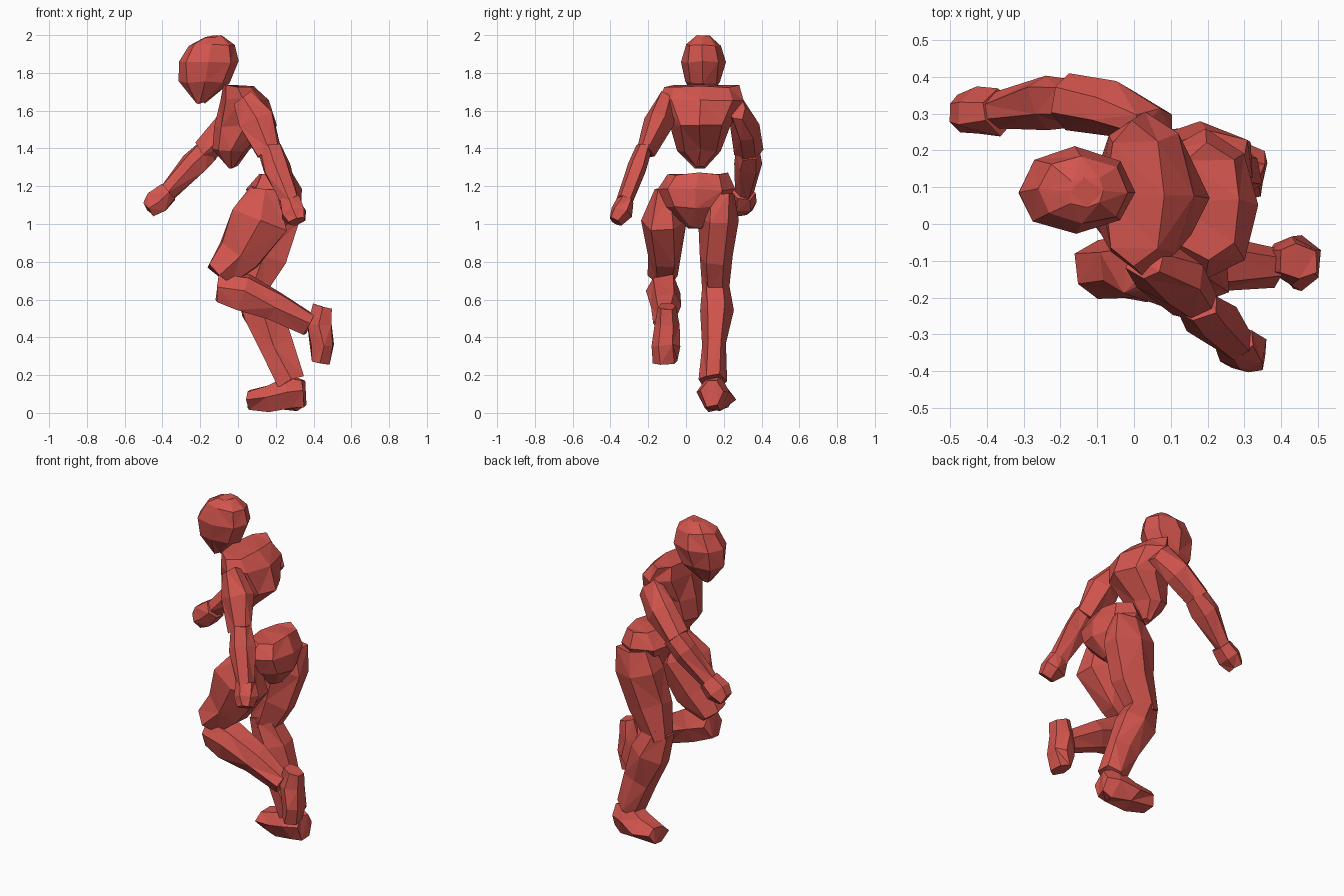
import bpy, bmesh, math, random
from mathutils import Vector

random.seed(4)
red = bpy.data.materials.new("red")
red.diffuse_color = (0.65, 0.09, 0.075, 1)


def loft(name, rings, sides=6, axis=None, jitter=0.011):
    """Faceted body part: rings are (x, y, z, half width along y, half depth)."""
    bm = bmesh.new()
    pts = [Vector(r[:3]) for r in rings]
    loops = []
    for i, r in enumerate(rings):
        d = Vector(axis) if axis else pts[min(i + 1, len(pts) - 1)] - pts[max(i - 1, 0)]
        d.normalize()
        a = Vector((0, 1, 0))
        a = (a - d * a.dot(d)).normalized()
        b = d.cross(a)
        k = 1 / math.cos(math.pi / 6) if sides == 6 else 1.03
        loop = []
        for s in range(sides):
            t = 2 * math.pi * s / sides
            wob = Vector([random.uniform(-jitter, jitter) for _ in range(3)])
            co = pts[i] + a * r[3] * math.cos(t) + b * r[4] * k * math.sin(t) + wob
            co.z = min(max(co.z, 0.0), 2.0)
            loop.append(bm.verts.new(co))
        loops.append(loop)
    for i, (lo, hi) in enumerate(zip(loops, loops[1:])):
        for s in range(sides):
            n = (s + 1) % sides
            p, q, u, v = lo[s], lo[n], hi[n], hi[s]
            tris = ((p, q, u), (p, u, v)) if (s + i) % 2 else ((p, q, v), (q, u, v))
            for tri in tris:
                bm.faces.new(tri)
    bm.faces.new(loops[0][::-1])
    bm.faces.new(loops[-1])
    bmesh.ops.triangulate(bm, faces=[f for f in bm.faces if len(f.verts) > 4])
    bmesh.ops.recalc_face_normals(bm, faces=bm.faces)
    me = bpy.data.meshes.new(name)
    bm.to_mesh(me)
    bm.free()
    me.materials.append(red)
    ob = bpy.data.objects.new(name, me)
    bpy.context.collection.objects.link(ob)


UP = (0, 0, 1)

# head, floating above the chest, chin towards -x
loft("head", [(-.20, .09, 1.64, .02, .02), (-.18, .09, 1.75, .095, .13), (-.155, .09, 1.86, .12, .16),
              (-.14, .09, 1.95, .095, .12), (-.13, .09, 1.993, .04, .05)], 8, UP, 0.007)

# torso in two separate blocks
loft("chest", [(-.03, .07, 1.30, .03, .02), (-.04, .07, 1.39, .12, .09), (.035, .075, 1.52, .155, .16),
               (.03, .08, 1.66, .225, .125), (.0, .08, 1.73, .20, .08)], 8, UP, 0.008)
loft("pelvis", [(.20, .05, .98, .04, .05), (.21, .05, 1.09, .15, .125), (.19, .05, 1.18, .205, .145),
                (.20, .06, 1.265, .16, .09)], 8, UP, 0.008)

# standing leg
loft("standing_thigh", [(.21, .18, 1.17, .08, .09), (.19, .175, 1.03, .115, .14), (.13, .16, .83, .095, .12),
                        (.06, .155, .64, .08, .075)])
loft("standing_shin", [(.06, .15, .70, .07, .07), (.125, .16, .54, .085, .10), (.20, .15, .36, .07, .085),
                       (.28, .14, .17, .08, .07)])
loft("standing_foot", [(.35, .14, .11, .06, .07), (.28, .14, .105, .08, .09), (.17, .17, .075, .09, .06),
                       (.055, .18, .07, .07, .045)])

# bent leg
loft("bent_thigh", [(.14, -.115, 1.19, .06, .06), (.12, -.12, 1.02, .115, .15), (.01, -.115, .84, .09, .115),
                    (-.095, -.12, .725, .08, .08)])
loft("bent_shin", [(-.10, -.12, .66, .075, .07), (.03, -.125, .64, .095, .09), (.20, -.11, .56, .075, .075),
                   (.38, -.11, .47, .055, .055)])
loft("bent_foot", [(.445, -.10, .56, .05, .05), (.43, -.10, .47, .07, .07), (.445, -.10, .36, .08, .055),
                   (.43, -.10, .265, .065, .045)])

# arm swung backwards
loft("rear_upper_arm", [(.03, -.10, 1.66, .06, .06), (.10, -.145, 1.54, .075, .085), (.165, -.22, 1.38, .05, .065)])
loft("rear_forearm", [(.165, -.225, 1.40, .045, .055), (.205, -.26, 1.30, .055, .065), (.28, -.32, 1.12, .04, .05)])
loft("rear_hand", [(.275, -.315, 1.13, .045, .05), (.295, -.345, 1.06, .06, .065), (.31, -.375, 1.01, .04, .04)],
     jitter=0.007)

# arm swung forwards
loft("front_upper_arm", [(.06, .275, 1.61, .05, .07), (-.05, .315, 1.51, .075, .08), (-.18, .335, 1.38, .075, .065)])
loft("front_forearm", [(-.16, .335, 1.39, .065, .065), (-.23, .33, 1.32, .075, .065),
                       (-.38, .305, 1.165, .055, .045)])
loft("front_hand", [(-.37, .305, 1.17, .06, .05), (-.43, .305, 1.115, .065, .065), (-.475, .30, 1.08, .055, .045)],
     jitter=0.007)
